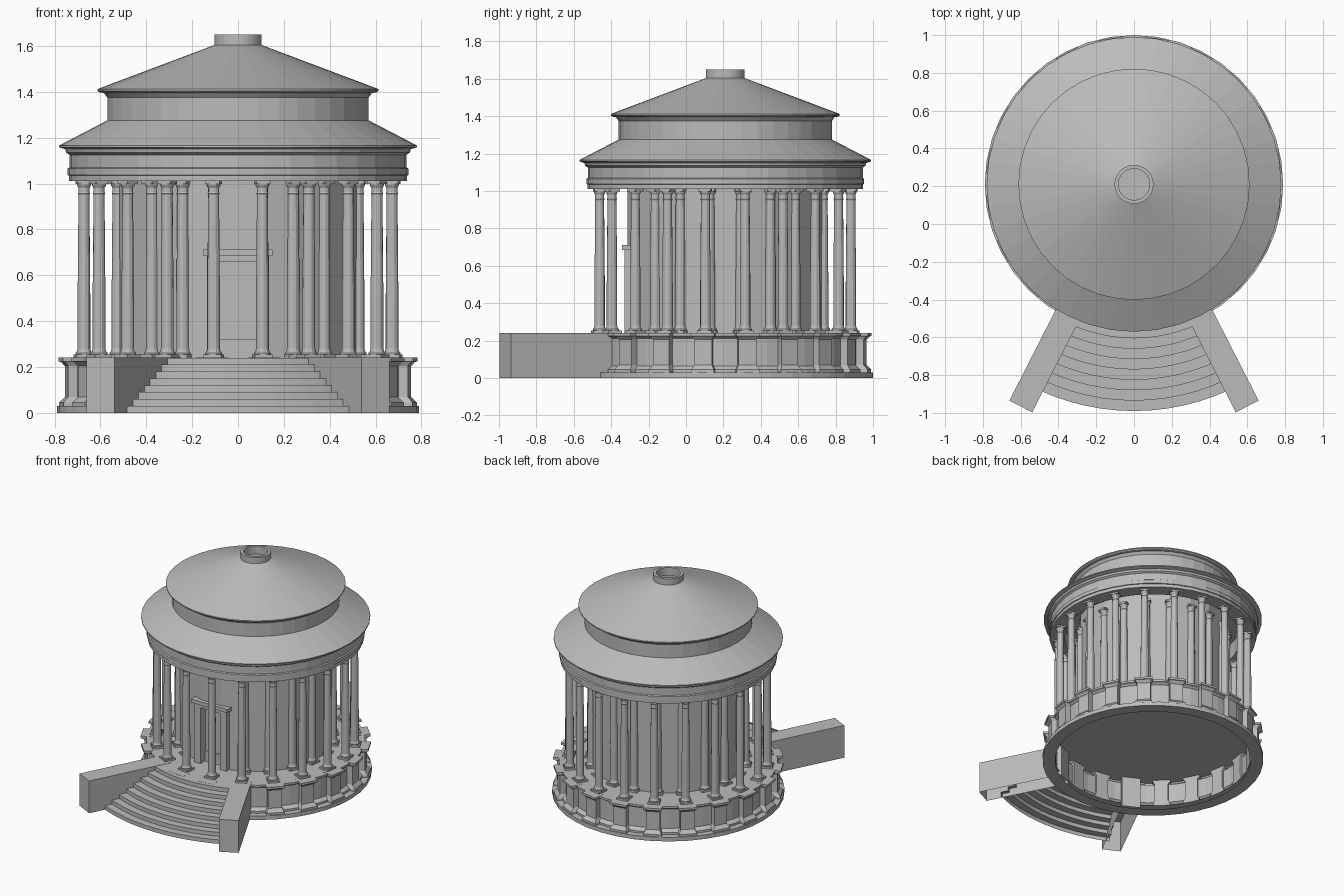
import bpy, bmesh, math
from mathutils import Matrix, Vector

if "Cube" in bpy.data.objects:
    bpy.data.objects.remove(bpy.data.objects["Cube"])

CY = 0.21                                  # rotunda axis
stone = bpy.data.materials.new("grey_stone")
stone.diffuse_color = (0.5, 0.5, 0.5, 1)
stone.use_nodes = True
stone.node_tree.nodes["Principled BSDF"].inputs["Base Color"].default_value = stone.diffuse_color
ANGLES = [math.radians(9 + 18 * k) for k in range(20)]   # column angles, 0 = front


def polar(r, a, z):
    return Vector((r * math.sin(a), CY - r * math.cos(a), z))


def finish(name, bm):
    bmesh.ops.remove_doubles(bm, verts=bm.verts, dist=1e-5)
    bmesh.ops.recalc_face_normals(bm, faces=bm.faces)
    me = bpy.data.meshes.new(name)
    bm.to_mesh(me)
    bm.free()
    me.materials.append(stone)
    ob = bpy.data.objects.new(name, me)
    bpy.context.collection.objects.link(ob)
    return ob


def skin(bm, rings, closed=True):
    """Join successive rings of points with quads."""
    vr = [[bm.verts.new(p) for p in ring] for ring in rings]
    n = len(vr[0])
    for a, b in zip(vr, vr[1:]):
        for i in range(n if closed else n - 1):
            j = (i + 1) % n
            bm.faces.new((a[i], a[j], b[j], b[i]))
    return vr


def lathe(name, profile, n=40, phase=0.0):
    bm = bmesh.new()
    skin(bm, [[polar(r, phase + math.tau * i / n, z) for i in range(n)] for r, z in profile])
    return finish(name, bm)


def radial_block(bm, a, r_in, levels, top=True):
    """Block pointing outward at angle a; levels = (outer radius, half width, z)."""
    out, side = Vector((math.sin(a), -math.cos(a), 0)), Vector((math.cos(a), math.sin(a), 0))
    rings = []
    for r, w, z in levels:
        c = Vector((0, CY, z))
        rings.append([c + out * q + side * s for q, s in ((r_in, -w), (r, -w), (r, w), (r_in, w))])
    vr = skin(bm, rings)
    if top:
        bm.faces.new(vr[-1])


def box(bm, x0, x1, y0, y1, z0, z1):
    m = Matrix.Translation(((x0 + x1) / 2, (y0 + y1) / 2, (z0 + z1) / 2)) @ \
        Matrix.Diagonal((x1 - x0, y1 - y0, z1 - z0, 1))
    bmesh.ops.create_cube(bm, size=1, matrix=m)


# Podium: ground ring, wall with mouldings, floor
lathe("ground_ring", [(0.70, 0), (0.79, 0), (0.79, 0.03), (0.70, 0.03)])
lathe("podium_wall", [(0.745, 0.03), (0.745, 0.045), (0.72, 0.065), (0.72, 0.21),
                      (0.735, 0.222), (0.745, 0.225), (0.745, 0.24), (0.001, 0.24)])

# Pedestals projecting under each column
bm = bmesh.new()
for a in ANGLES:
    radial_block(bm, a, 0.70, [(0.78, 0.062, 0.03), (0.78, 0.062, 0.045), (0.757, 0.048, 0.07),
                               (0.757, 0.048, 0.205), (0.772, 0.058, 0.222),
                               (0.782, 0.064, 0.225), (0.782, 0.064, 0.241)])
finish("pedestals", bm)

# Curved staircase between the wing walls
prof = []
for i in range(8):
    r = 1.20 - 0.055 * i
    prof += [(r, 0.03 * i), (r, 0.03 * (i + 1))]
prof.append((0.70, 0.24))
bm = bmesh.new()
lim = math.radians(25)
skin(bm, [[polar(r, -lim + 2 * lim * k / 12, z) for k in range(13)] for r, z in prof], closed=False)
finish("steps", bm)

bm = bmesh.new()
for s in (-1, 1):
    radial_block(bm, s * math.radians(27), 0.68, [(1.32, 0.068, 0), (1.32, 0.068, 0.242)])
finish("wing_walls", bm)


# Columns: square plinth, round base, tapered shaft, capital
def column(bm, r, a):
    rot = Matrix.Translation(polar(r, a, 0)) @ Matrix.Rotation(a, 4, 'Z')
    first = len(bm.verts)
    box(bm, -0.04, 0.04, -0.04, 0.04, 0.24, 0.254)
    shaft = [(0.037, 0.254), (0.037, 0.262), (0.031, 0.268), (0.028, 0.28), (0.028, 0.5),
             (0.024, 0.95), (0.027, 0.957), (0.024, 0.963), (0.024, 0.98), (0.031, 0.993), (0.031, 1.0)]
    skin(bm, [[Vector((q * math.cos(math.tau * i / 12), q * math.sin(math.tau * i / 12), z))
               for i in range(12)] for q, z in shaft])
    box(bm, -0.032, 0.032, -0.032, 0.032, 0.998, 1.012)
    bm.verts.ensure_lookup_table()
    bmesh.ops.transform(bm, matrix=rot, verts=bm.verts[first:])


bm = bmesh.new()
for a in ANGLES:
    column(bm, 0.68, a)
ob = finish("outer_columns", bm)
bm = bmesh.new()
for a in ANGLES[1:-1]:                      # none at the doorway
    column(bm, 0.53, a)
ob2 = finish("wall_columns", bm)

# Round chamber wall, 20 flat sides, doorway in the front side
bm = bmesh.new()
skin(bm, [[polar(0.53, a, z) for a in ANGLES] for z in (0.24, 0.66, 1.13)])
door_faces = [f for f in bm.faces
              if f.calc_center_median().y < CY - 0.52 and f.calc_center_median().z < 0.6]
bmesh.ops.delete(bm, geom=door_faces, context='FACES')
finish("chamber_wall", bm)

# Door frame, lintel and recessed door
bm = bmesh.new()
for s in (-1, 1):
    x = sorted((s * 0.08, s * 0.135))
    box(bm, x[0], x[1], -0.33, -0.26, 0.24, 0.67)
box(bm, -0.135, 0.135, -0.33, -0.26, 0.66, 0.685)
box(bm, -0.15, 0.15, -0.342, -0.29, 0.685, 0.712)
finish("door_frame", bm)
bm = bmesh.new()
box(bm, -0.082, 0.082, -0.27, -0.26, 0.24, 0.67)
box(bm, -0.082, 0.082, -0.277, -0.26, 0.24, 0.32)
finish("door", bm)

# Entablature ring carried by the outer columns, with ceiling behind it
lathe("entablature", [(0.52, 1.13), (0.63, 1.13), (0.63, 1.01), (0.737, 1.01), (0.737, 1.035),
                      (0.743, 1.037), (0.743, 1.065), (0.735, 1.07), (0.735, 1.125),
                      (0.75, 1.135), (0.753, 1.15), (0.765, 1.153), (0.78, 1.158), (0.78, 1.166)])

# Lower roof, drum and upper roof with open crown ring
lathe("lower_roof", [(0.78, 1.166), (0.57, 1.275)])
lathe("drum", [(0.57, 1.27), (0.57, 1.375), (0.578, 1.385), (0.585, 1.395), (0.605, 1.398),
               (0.612, 1.404), (0.612, 1.412)])
lathe("upper_roof", [(0.612, 1.412), (0.10, 1.605)])
lathe("crown_ring", [(0.103, 1.60), (0.103, 1.65), (0.083, 1.65), (0.083, 1.59)])
